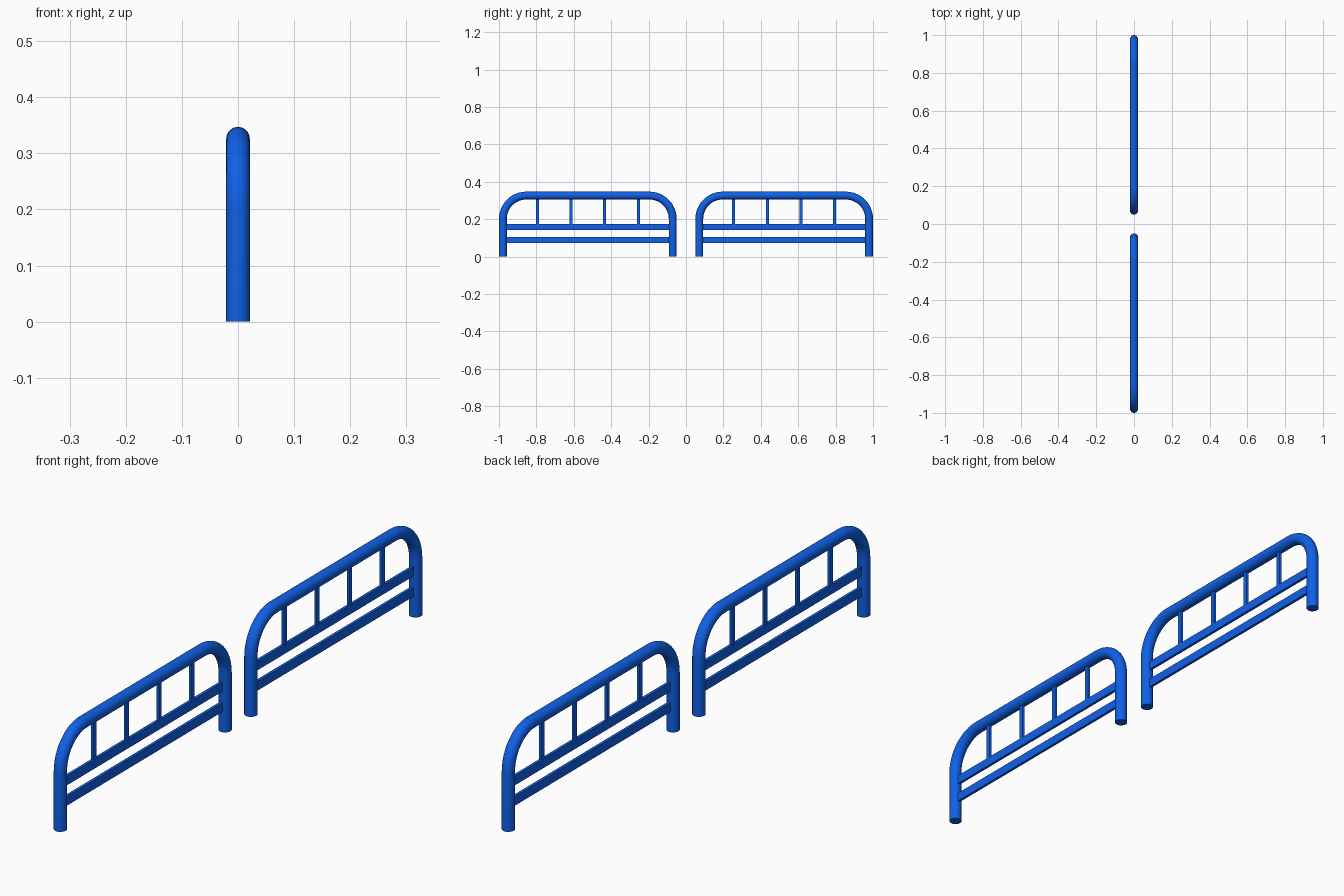
import bpy, bmesh
from math import sin, cos, pi
from mathutils import Vector

if "Cube" in bpy.data.objects:
    bpy.data.objects.remove(bpy.data.objects["Cube"])

R = 0.021            # tube radius
Y0, Y1 = 0.071, 0.979  # leg centres
TOP = 0.326          # top rail centre height
BEND = 0.125         # corner radius
SIDES, STEPS = 32, 12

blue = bpy.data.materials.new("blue_paint")
blue.diffuse_color = (0.005, 0.12, 0.80, 1)
blue.use_nodes = True
blue.node_tree.nodes["Principled BSDF"].inputs["Base Color"].default_value = blue.diffuse_color


def finish(name, bm):
    bmesh.ops.recalc_face_normals(bm, faces=bm.faces)
    me = bpy.data.meshes.new(name)
    bm.to_mesh(me)
    bm.free()
    me.materials.append(blue)
    ob = bpy.data.objects.new(name, me)
    bpy.context.collection.objects.link(ob)
    return ob


def hoop(name, s):
    # Path points with their in-plane normals: leg, bend, bend, leg
    path = [(Y0, 0, pi)]
    for cy, start in ((Y0 + BEND, pi), (Y1 - BEND, pi / 2)):
        for i in range(STEPS + 1):
            a = start - i / STEPS * pi / 2
            path.append((cy + BEND * cos(a), TOP - BEND + BEND * sin(a), a))
    path.append((Y1, 0, 0))
    bm = bmesh.new()
    rings = []
    for y, z, a in path:
        ring = []
        for k in range(SIDES):
            t = 2 * pi * k / SIDES
            u = R * cos(t)
            ring.append(bm.verts.new((R * sin(t), s * (y + u * cos(a)), z + u * sin(a))))
        rings.append(ring)
    for r0, r1 in zip(rings, rings[1:]):
        for k in range(SIDES):
            j = (k + 1) % SIDES
            bm.faces.new((r0[k], r0[j], r1[j], r1[k]))
    bm.faces.new(rings[0])
    bm.faces.new(rings[-1])
    ob = finish(name, bm)
    bpy.ops.object.select_all(action='DESELECT')
    ob.select_set(True)
    bpy.context.view_layer.objects.active = ob
    bpy.ops.object.shade_smooth_by_angle(angle=pi / 6)


def bar(name, y, z, size):
    bm = bmesh.new()
    bmesh.ops.create_cube(bm, size=1)
    bmesh.ops.scale(bm, vec=Vector(size), verts=bm.verts)
    bmesh.ops.translate(bm, vec=Vector((0, y, z)), verts=bm.verts)
    finish(name, bm)


for s, side in ((-1, "front"), (1, "back")):
    # Bent tube frame
    hoop(side + "_tube_frame", s)
    mid = (Y0 + Y1) / 2
    # Two flat cross rails
    for label, z in (("lower", 0.088), ("upper", 0.159)):
        bar(f"{side}_{label}_rail", s * mid, z, (0.010, Y1 - Y0 - 0.02, 0.032))
    # Four upright bars between upper rail and tube
    for i in range(4):
        bar(f"{side}_upright_{i + 1}", s * (mid + (i - 1.5) * 0.18), 0.243,
            (0.009, 0.016, 0.15))
